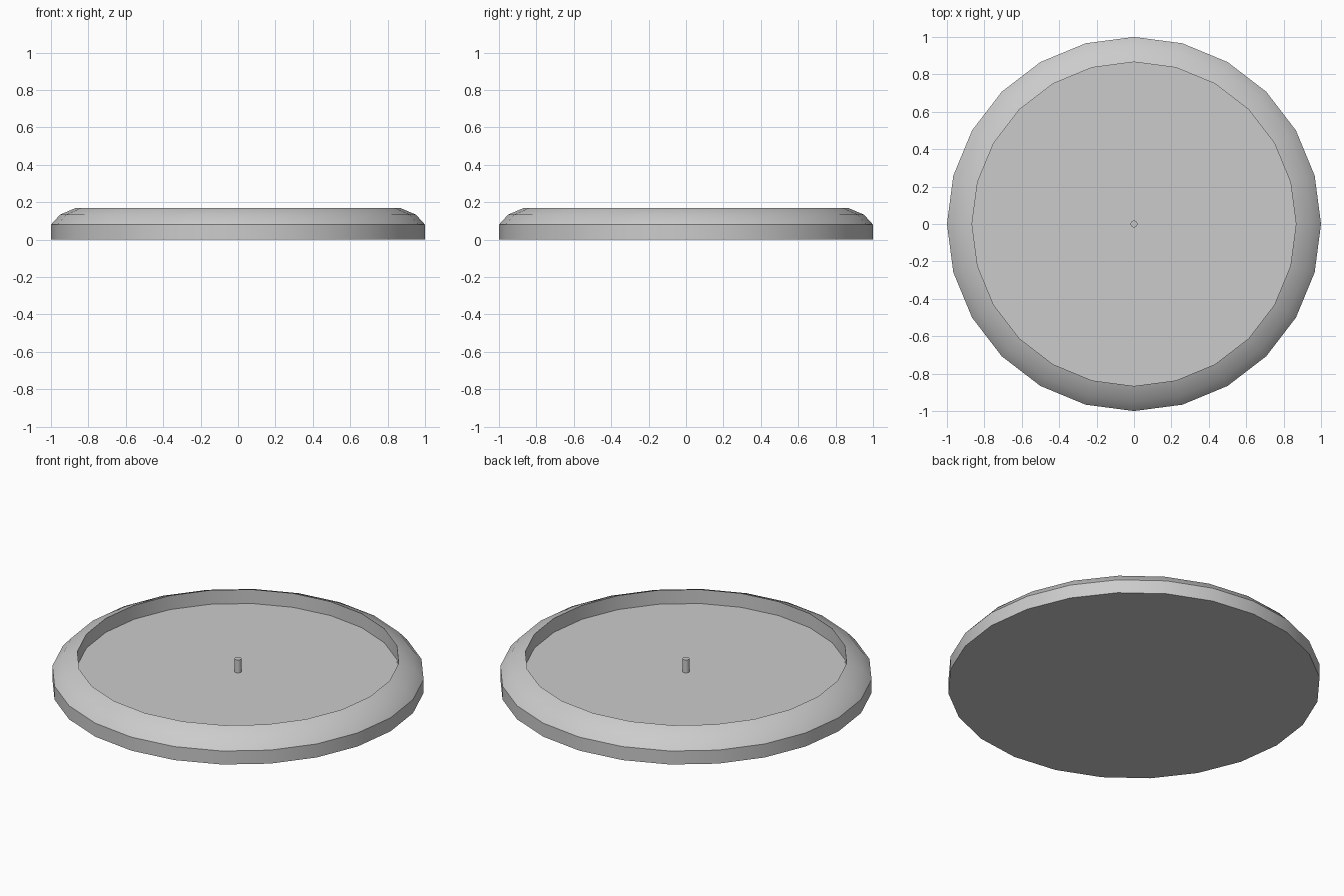
import bpy, bmesh, math

if "Cube" in bpy.data.objects:
    bpy.data.objects.remove(bpy.data.objects["Cube"])


def lathe(name, profile, sides):
    """Spin a (radius, z) profile around z; both ends are closed with flat caps."""
    bm = bmesh.new()
    rings = []
    for r, z in profile:
        rings.append([bm.verts.new((r * math.cos(math.tau * i / sides),
                                    r * math.sin(math.tau * i / sides), z))
                      for i in range(sides)])
    for a, b in zip(rings, rings[1:]):
        for i in range(sides):
            j = (i + 1) % sides
            bm.faces.new((a[i], a[j], b[j], b[i]))
    bm.faces.new(rings[0][::-1])
    bm.faces.new(rings[-1])
    mesh = bpy.data.meshes.new(name)
    bm.to_mesh(mesh)
    bm.free()
    obj = bpy.data.objects.new(name, mesh)
    bpy.context.collection.objects.link(obj)
    bpy.ops.object.select_all(action='DESELECT')
    obj.select_set(True)
    bpy.context.view_layer.objects.active = obj
    bpy.ops.object.shade_smooth_by_angle(angle=math.radians(32))
    return obj


FLOOR = 0.087

# Dish: flat base, outer wall, rounded rim, inner wall, recessed floor
lathe("dish", [(1.0, 0.0), (1.0, 0.08), (0.952, 0.133), (0.866, 0.17),
               (0.866, FLOOR)], 24)

# Small pin standing in the centre of the floor
lathe("centre_pin", [(0.019, FLOOR), (0.019, 0.163)], 12)
